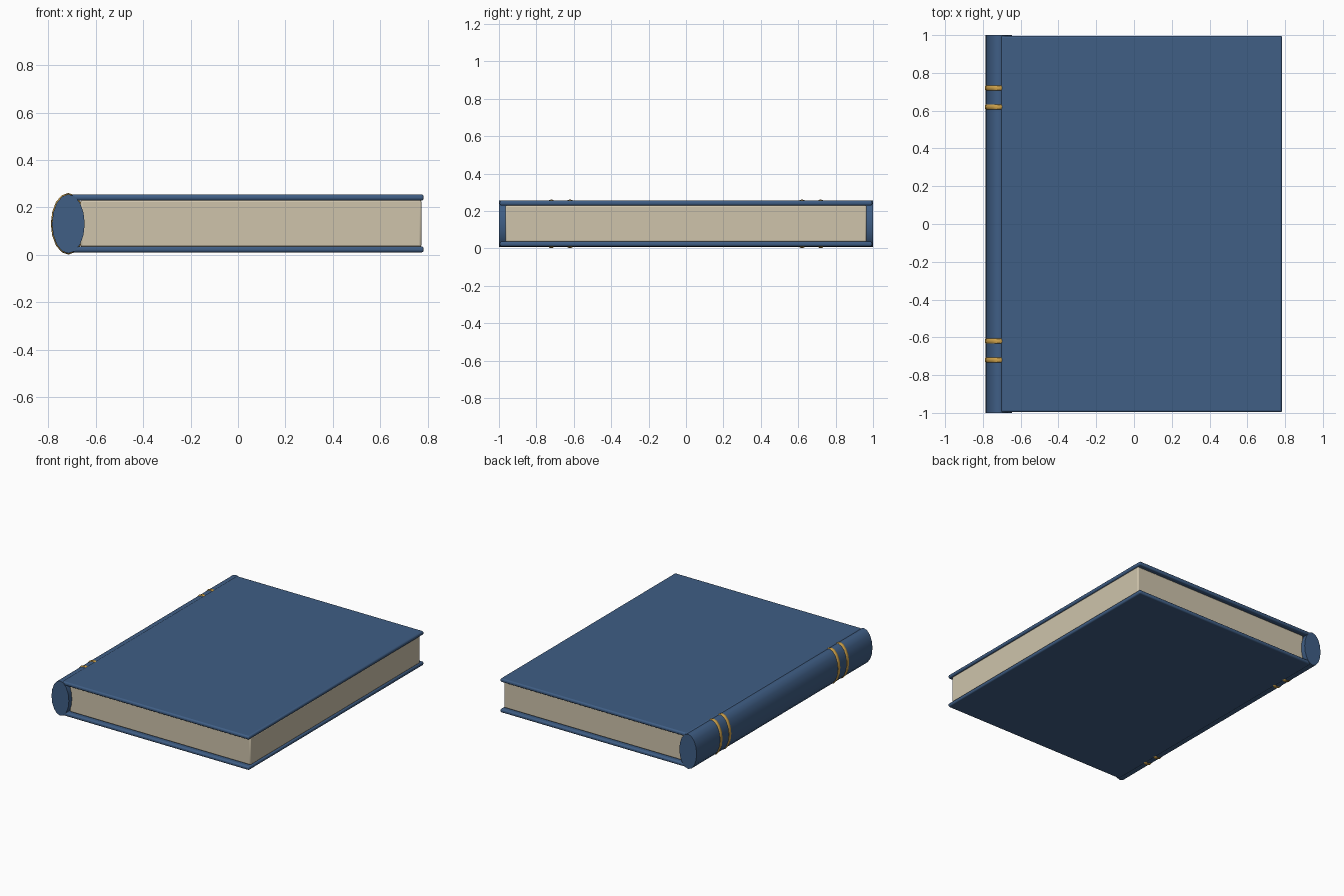
import bpy
import bmesh
from math import cos, sin, pi, radians

if "Cube" in bpy.data.objects:
    bpy.data.objects.remove(bpy.data.objects["Cube"], do_unlink=True)


def material(name, rgb):
    mat = bpy.data.materials.new(name)
    mat.use_nodes = True
    color = (*rgb, 1)
    mat.diffuse_color = color
    bsdf = mat.node_tree.nodes["Principled BSDF"]
    bsdf.inputs["Base Color"].default_value = color
    bsdf.inputs["Roughness"].default_value = 0.7
    return mat


blue = material("blue cloth", (0.05, 0.112, 0.235))
cream = material("cream paper", (0.62, 0.55, 0.41))
gold = material("gold trim", (0.62, 0.36, 0.07))


def finish(name, bm, mat, bevel=0, segments=2):
    bmesh.ops.recalc_face_normals(bm, faces=bm.faces)
    mesh = bpy.data.meshes.new(name)
    bm.to_mesh(mesh)
    bm.free()
    obj = bpy.data.objects.new(name, mesh)
    bpy.context.collection.objects.link(obj)
    mesh.materials.append(mat)
    if bevel:
        mod = obj.modifiers.new("rounded edges", "BEVEL")
        mod.width = bevel
        mod.segments = segments
    bpy.ops.object.select_all(action="DESELECT")
    obj.select_set(True)
    bpy.context.view_layer.objects.active = obj
    bpy.ops.object.shade_smooth_by_angle(angle=radians(40))
    return obj


def box(name, low, high, mat, bevel, segments=2):
    bm = bmesh.new()
    bmesh.ops.create_cube(bm, size=1)
    for v in bm.verts:
        v.co = [l + (c + 0.5) * (h - l) for c, l, h in zip(v.co, low, high)]
    return finish(name, bm, mat, bevel, segments)


def oval_lathe(name, profile, mat, sides=16):
    """Sweep (y, outward offset) points around the oval spine outline."""
    bm = bmesh.new()
    rings = []
    for y, grow in profile:
        rings.append([bm.verts.new((-0.716 + (0.069 + grow) * cos(a), y,
                                    0.131 + (0.125 + grow) * sin(a)))
                      for a in (2 * pi * i / sides for i in range(sides))])
    for ring, after in zip(rings, rings[1:]):
        for i in range(sides):
            j = (i + 1) % sides
            bm.faces.new((ring[i], ring[j], after[j], after[i]))
    bm.faces.new(rings[0])
    bm.faces.new(rings[-1])
    return finish(name, bm, mat)


# Boards and page block
box("bottom_cover", (-0.705, -0.996, 0.01), (0.784, 0.996, 0.036), blue, 0.01, 3)
box("top_cover", (-0.705, -0.996, 0.229), (0.784, 0.996, 0.255), blue, 0.01, 3)
box("page_block", (-0.665, -0.965, 0.034), (0.775, 0.965, 0.23), cream, 0.008)

# Rounded spine
oval_lathe("spine", [(-1, 0), (1, 0)], blue)

# Raised bands, two near each end of the spine
for end, side in (("front", -1), ("back", 1)):
    for place, dist in (("inner", 0.62), ("outer", 0.72)):
        y = side * dist
        half_round = [(y - 0.016 * cos(pi * k / 4), -0.004 + 0.009 * sin(pi * k / 4))
                      for k in range(5)]
        oval_lathe(f"{end}_{place}_band", half_round, gold)
